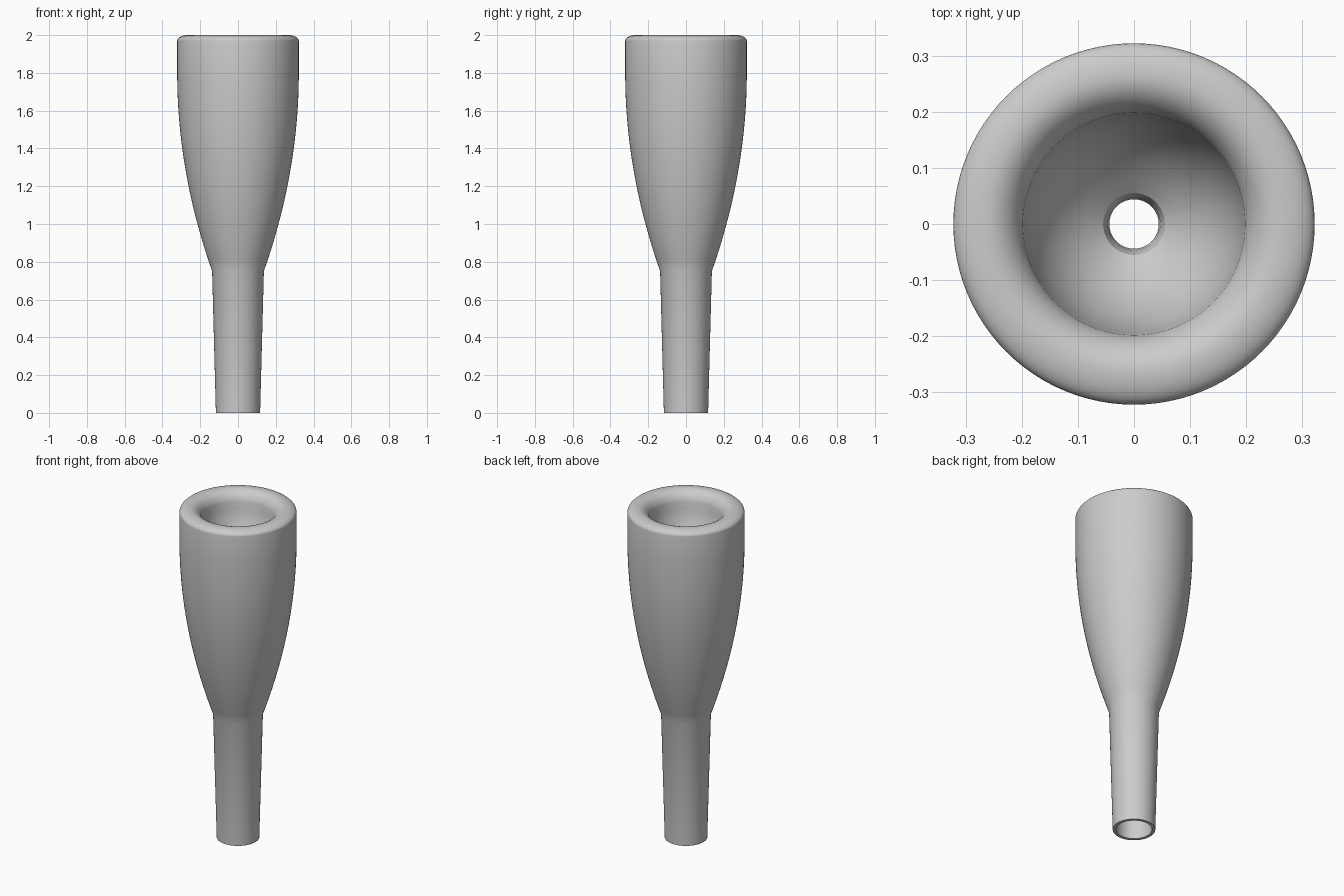
import bpy, bmesh, math

if "Cube" in bpy.data.objects:
    bpy.data.objects.remove(bpy.data.objects["Cube"])

SEGMENTS = 96

# Tapered shank, from the tip up to the shoulder
outer = [(0.117, 0.0), (0.137, 0.75)]
# Swelling body, flattening out to a straight wall
for i in range(1, 19):
    z = 0.75 + 1.05 * i / 18
    outer.append((0.322 - 0.185 * ((1.8 - z) / 1.05) ** 2, z))
# Rounded rim: tight outer corner, softer inner roll down to the cup edge
rim = [(0.322, 1.97)]
for i in range(1, 9):
    a = math.pi / 2 * i / 8
    rim.append((0.265 + 0.057 * math.cos(a), 1.97 + 0.03 * math.sin(a)))
for i in range(1, 11):
    a = math.radians(75) * i / 10
    rim.append((0.265 - 0.067 * math.sin(a) / math.sin(math.radians(75)),
                1.94 + 0.06 * (math.cos(a) - 0.259) / 0.741))
# Bowl-shaped cup, throat and widening bore
cup = [(0.194, 1.90), (0.186, 1.86), (0.174, 1.82), (0.157, 1.78), (0.135, 1.745),
       (0.11, 1.715), (0.083, 1.69), (0.055, 1.667)]
bore = [(0.047, 1.645), (0.044, 1.62), (0.044, 1.45), (0.07, 0.8), (0.099, 0.0)]
profile = outer + rim + cup + bore

# Revolve the closed profile around z
bm = bmesh.new()
rings = []
for r, z in profile:
    rings.append([bm.verts.new((r * math.cos(2 * math.pi * k / SEGMENTS),
                                r * math.sin(2 * math.pi * k / SEGMENTS), z))
                  for k in range(SEGMENTS)])
for i, ring in enumerate(rings):
    upper = rings[(i + 1) % len(rings)]
    for k in range(SEGMENTS):
        n = (k + 1) % SEGMENTS
        bm.faces.new((ring[k], ring[n], upper[n], upper[k]))
bmesh.ops.recalc_face_normals(bm, faces=bm.faces)

mesh = bpy.data.meshes.new("mouthpiece")
bm.to_mesh(mesh)
bm.free()
mouthpiece = bpy.data.objects.new("mouthpiece", mesh)
bpy.context.collection.objects.link(mouthpiece)

# Plain metal grey
metal = bpy.data.materials.new("metal grey")
metal.diffuse_color = (0.6, 0.6, 0.6, 1)
metal.use_nodes = True
metal.node_tree.nodes["Principled BSDF"].inputs["Base Color"].default_value = metal.diffuse_color
mesh.materials.append(metal)

# Smooth shading with the sharp edges kept
bpy.context.view_layer.objects.active = mouthpiece
mouthpiece.select_set(True)
bpy.ops.object.shade_smooth_by_angle(angle=math.radians(30))
